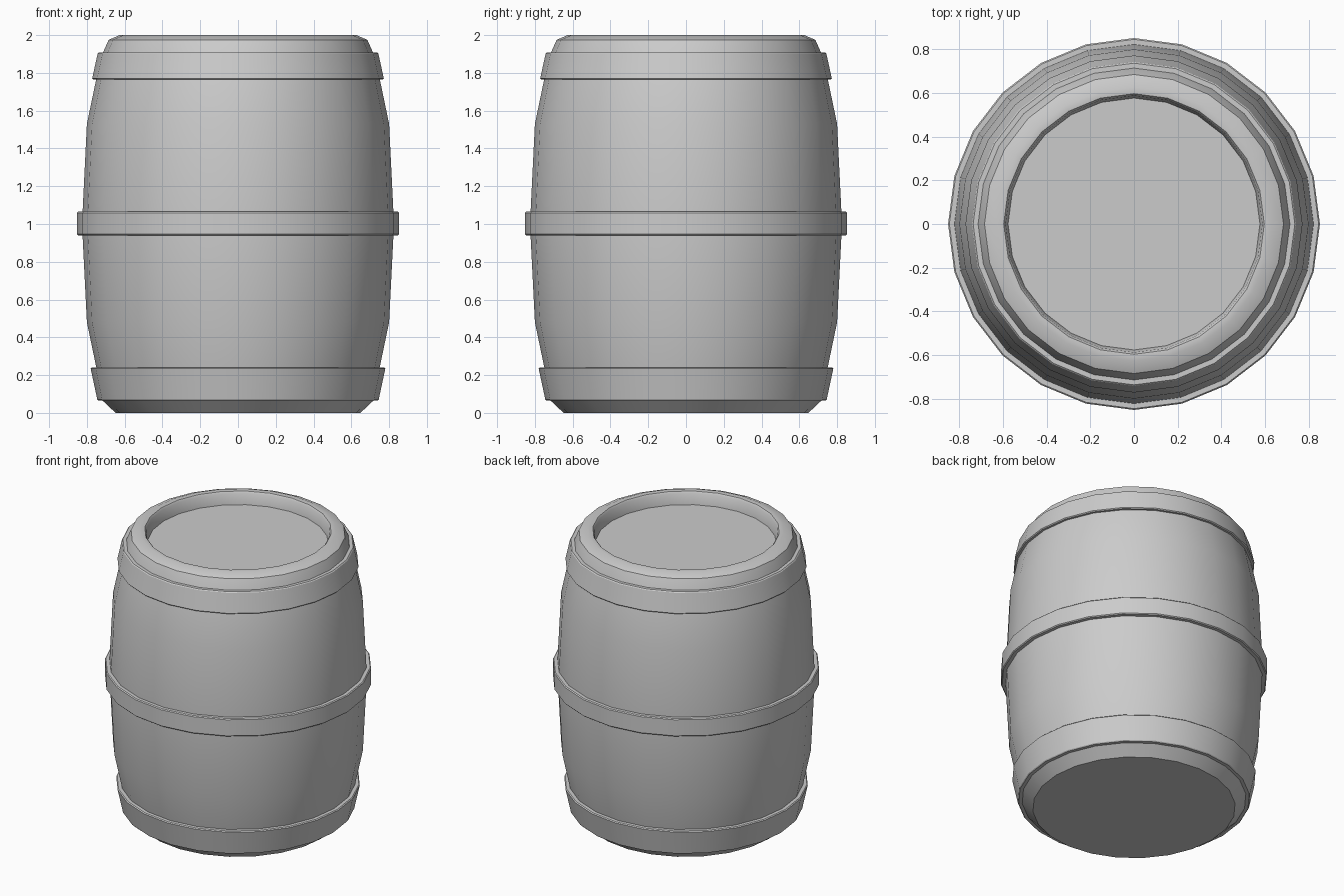
import bpy, bmesh
from math import cos, sin, pi, radians

if "Cube" in bpy.data.objects:
    bpy.data.objects.remove(bpy.data.objects["Cube"])

SIDES = 24


def lathe(name, profile, closed=False, angle=30):
    """Spin an (r, z) profile around z; r = 0 ends become centre caps."""
    bm = bmesh.new()
    rings = [[bm.verts.new((r * cos(2 * pi * i / SIDES), r * sin(2 * pi * i / SIDES), z))
              for i in range(SIDES)] for r, z in profile]
    pairs = list(zip(rings, rings[1:]))
    if closed:
        pairs.append((rings[-1], rings[0]))
    for a, b in pairs:
        for i in range(SIDES):
            j = (i + 1) % SIDES
            bm.faces.new((a[i], a[j], b[j], b[i]))
    if not closed:
        bm.faces.new(rings[0][::-1])
        bm.faces.new(rings[-1])
    bmesh.ops.recalc_face_normals(bm, faces=bm.faces)
    mesh = bpy.data.meshes.new(name)
    bm.to_mesh(mesh)
    bm.free()
    ob = bpy.data.objects.new(name, mesh)
    bpy.context.collection.objects.link(ob)
    bpy.context.view_layer.objects.active = ob
    for o in bpy.context.selected_objects:
        o.select_set(False)
    ob.select_set(True)
    bpy.ops.object.shade_smooth_by_angle(angle=radians(angle))
    return ob


def hoop(name, z0, r0, z1, r1, inner=0.05, c=0.006):
    """Band with tiny chamfers on its outer edges."""
    lathe(name, [(r0 - inner, z0), (r0 - c, z0), (r0, z0 + c),
                 (r1, z1 - c), (r1 - c, z1), (r1 - inner, z1)], closed=True)


# Bulging body with rolled rim and recessed lid
lathe("barrel_body", [
    (0.648, 0.0), (0.717, 0.065), (0.75, 0.24), (0.80, 0.48), (0.826, 1.0),
    (0.80, 1.53), (0.75, 1.77), (0.718, 1.90), (0.685, 1.975), (0.627, 2.0),
    (0.597, 1.997), (0.588, 1.985), (0.577, 1.91)])

# Three hoops
hoop("bottom_hoop", 0.065, 0.745, 0.24, 0.78)
hoop("middle_hoop", 0.94, 0.852, 1.065, 0.852)
hoop("top_hoop", 1.765, 0.772, 1.908, 0.743)
